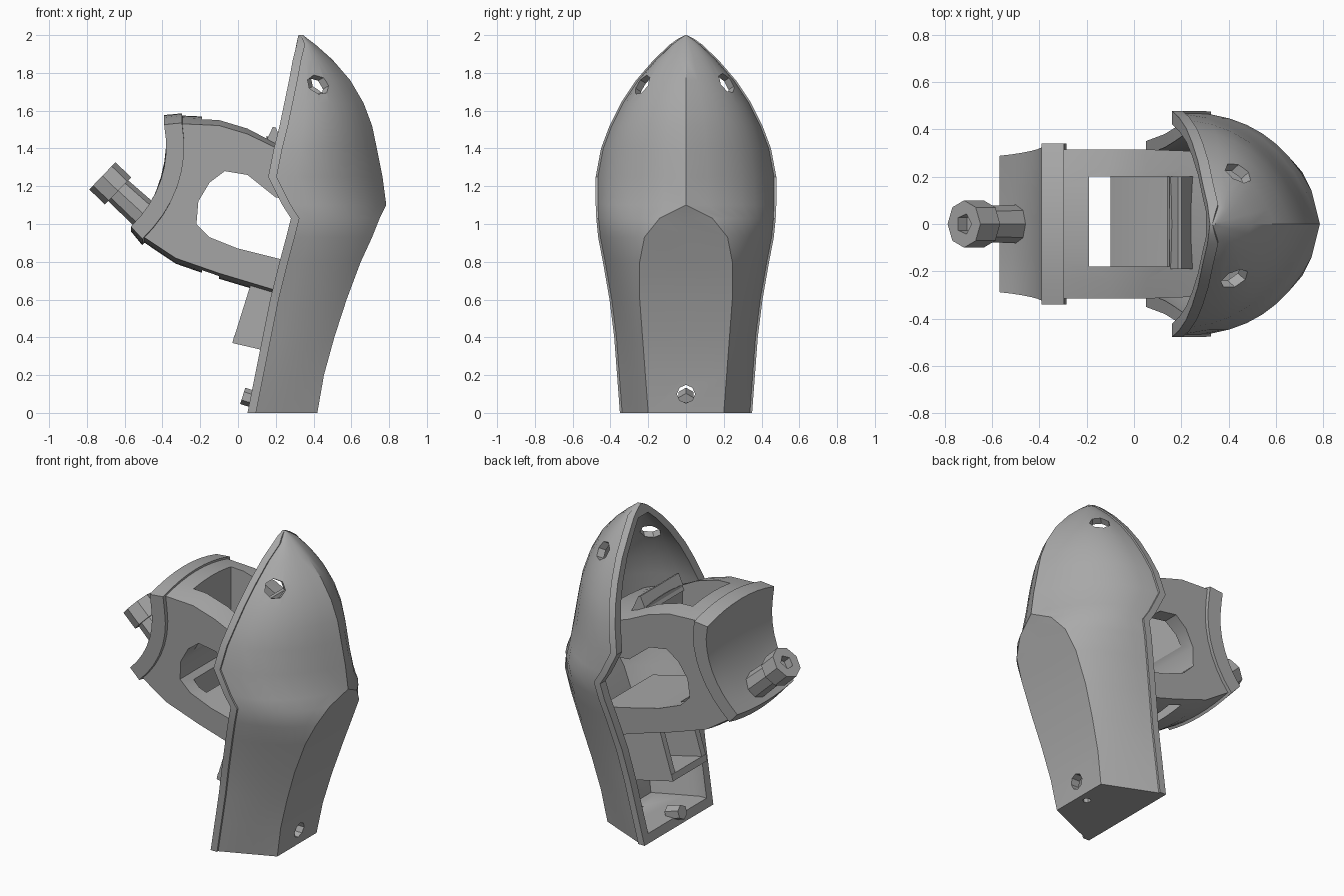
import bpy, bmesh, math
from mathutils import Vector

cube = bpy.data.objects.get("Cube")
if cube:
    bpy.data.objects.remove(cube, do_unlink=True)

grey = bpy.data.materials.new("plain grey")
grey.use_nodes = True
grey.diffuse_color = (0.4, 0.4, 0.4, 1)
grey.node_tree.nodes["Principled BSDF"].inputs["Base Color"].default_value = (0.4, 0.4, 0.4, 1)


def finish(name, bm):
    bmesh.ops.remove_doubles(bm, verts=bm.verts, dist=0.0005)
    bmesh.ops.recalc_face_normals(bm, faces=bm.faces)
    mesh = bpy.data.meshes.new(name)
    bm.to_mesh(mesh)
    bm.free()
    mesh.materials.append(grey)
    obj = bpy.data.objects.new(name, mesh)
    bpy.context.collection.objects.link(obj)
    return obj


def prism(name, outline, y0, y1, slices=1, shape=None):
    """Extrude an (x, z) outline across y; shape bends the points."""
    bm = bmesh.new()
    shape = shape or (lambda x, y, z: (x, y, z))
    rings = []
    for s in range(slices + 1):
        y = y0 + (y1 - y0) * s / slices
        rings.append([bm.verts.new(shape(x, y, z)) for x, z in outline])
    bm.faces.new(rings[0])
    bm.faces.new(rings[-1])
    for a, b in zip(rings, rings[1:]):
        for i in range(len(outline)):
            j = (i + 1) % len(outline)
            bm.faces.new((a[i], a[j], b[j], b[i]))
    return finish(name, bm)


def rod(name, a, b, r, sides=8, r2=None):
    a, b = Vector(a), Vector(b)
    bm = bmesh.new()
    bmesh.ops.create_cone(bm, cap_ends=True, segments=sides, radius1=r,
                          radius2=r2 or r, depth=(b - a).length)
    bm.transform((b - a).to_track_quat('Z', 'Y').to_matrix().to_4x4())
    bmesh.ops.translate(bm, verts=bm.verts, vec=(a + b) / 2)
    return finish(name, bm)


def cut(obj, cutter):
    cutter.hide_render = True
    mod = obj.modifiers.new("cut", 'BOOLEAN')
    mod.operation, mod.solver, mod.object = 'DIFFERENCE', 'EXACT', cutter
    bpy.context.view_layer.objects.active = obj
    bpy.ops.object.modifier_apply(modifier=mod.name)
    bpy.data.objects.remove(cutter, do_unlink=True)


def smooth(obj, angle=28):
    bpy.ops.object.select_all(action='DESELECT')
    obj.select_set(True)
    bpy.context.view_layer.objects.active = obj
    bpy.ops.object.shade_smooth_by_angle(angle=math.radians(angle))


# Hull sections: height, rim x, nose x, half width, half width of flat panel
ROWS = [(0, .05, .42, .35, .2), (.2, .09, .455, .365, .215), (.4, .13, .51, .38, .23),
        (.6, .17, .575, .405, .245), (.8, .22, .65, .44, .245), (.93, .255, .71, .465, .22),
        (1.03, .28, .75, .475, .14), (1.1, .235, .785, .478, 0), (1.25, .16, .765, .478, 0),
        (1.4, .19, .735, .45, 0), (1.52, .22, .71, .405, 0), (1.64, .245, .665, .345, 0),
        (1.76, .27, .595, .265, 0), (1.87, .29, .5, .17, 0), (1.95, .31, .41, .085, 0),
        (1.98, .315, .37, .045, 0), (2, .32, .345, .005, 0)]
WALL, STEPS = 0.057, 7


def row_at(z):
    for a, b in zip(ROWS, ROWS[1:]):
        if z <= b[0]:
            t = (z - a[0]) / (b[0] - a[0])
            return [p + (q - p) * t for p, q in zip(a, b)]


def section(z, inside):
    if inside:
        z = min(max(z, WALL), 1.93)
    z, rim, nose, w, flat = row_at(z)
    if inside:
        nose, w, flat = nose - WALL, max(w - WALL, 0.005), max(flat - WALL / 2, 0)
    lip, step = min(.045, (nose - rim) / 2), 0 if inside else min(.012, w / 3)
    start, end = Vector((rim + lip, w - step)), Vector((nose, flat))
    full = Vector((start.x + .68 * (nose - start.x), w * .9))
    ctrl = (start + end).lerp(full * 2, min(1, z / 1.1)) / 2
    half = [Vector((rim, w)), Vector((rim + lip, w))]
    for i in range(STEPS + 1):
        t = i / STEPS
        half.append(start * (1 - t) ** 2 + ctrl * 2 * t * (1 - t) + end * t * t)
    pts = half + [Vector((nose, 0))] + [Vector((p.x, -p.y)) for p in reversed(half)]
    return [(p.x, p.y, z) for p in pts]


# Hollow hull, open at the back
bm = bmesh.new()
skins = [[[bm.verts.new(p) for p in section(r[0], inside)] for r in ROWS]
         for inside in (False, True)]
outer, inner = skins
last = len(outer[0]) - 1
for skin in skins:
    for lo, hi in zip(skin, skin[1:]):
        for i in range(last):
            bm.faces.new((lo[i], lo[i + 1], hi[i + 1], hi[i]))
    bm.faces.new(skin[0])
    bm.faces.new(skin[-1])
for k in range(len(ROWS) - 1):
    for c in (0, last):
        bm.faces.new((outer[k][c], outer[k + 1][c], inner[k + 1][c], inner[k][c]))
for k in (0, -1):
    bm.faces.new((outer[k][0], outer[k][last], inner[k][last], inner[k][0]))
hull = finish("hull", bm)

# Paired upper holes, and the holes at the foot
for y in (.205, -.235):
    spot, way = Vector((.43, y, 1.74)), Vector((.12, math.copysign(.11, y), .07))
    cut(hull, rod("hole_cutter", spot - way, spot + way, .06, 7))
cut(hull, rod("panel_hole_cutter", (.3, 0, .1), (.55, 0, .1), .048, 8))
cut(hull, rod("base_hole_cutter", (.36, 0, -.05), (.36, 0, .1), .025, 6))
smooth(hull)


# Arm that carries the curved saddle
def arc(radius, start, stop, n=8):
    angles = [math.radians(start + (stop - start) * i / n) for i in range(n + 1)]
    return [(-1.11 + radius * math.cos(a), 1.45 + radius * math.sin(a)) for a in angles]


def crowned(x, y, z):
    """Narrow towards the bottom, with rounded top and underside."""
    low = max(0, min(1, (1.5 - z) / .6))
    bend = (y / .32) ** 2
    return x, y * (1 - .17 * low), z + bend * (.03 * low - .045 * (1 - low))


top = [(-.1, 1.565), (.05, 1.52), (.2, 1.44), (.5, 1.32)]
bottom = [(.4, .55), (.2, .62), (-.1, .71), (-.33, .79)]
arm = prism("arm", arc(.8, -42, 9) + top + bottom, -.315, .315, 8, crowned)
side_window = [(-.22, 1), (-.21, 1.12), (-.15, 1.22), (-.07, 1.28), (.05, 1.26), (.2, 1.14),
               (.7, 1.1), (.7, .7), (.2, .82), (0, .87), (-.15, .93)]
cut(arm, prism("side_window_cutter", side_window, -.6, .6))
top_window = [(-.19, 1.8), (.15, 1.8), (.15, 1.2), (-.1, .95), (-.1, .5), (-.19, .5)]
cut(arm, prism("top_window_cutter", top_window, -.18, .2))
smooth(arm)

flange = arc(.73, -42, 10) + arc(.825, 9.5, -43)
smooth(prism("saddle_flange", flange, -.34, .34, 8, crowned))
prism("window_ridge", [(.14, 1.42), (.185, 1.515), (.2, 1.51), (.27, 1.36)], -.19, .2)

# Lower bracket between the arm and the hull
for y, name in ((.135, "left"), (-.175, "right")):
    prism(name + "_bracket_cheek", [(-.03, .37), (.07, .69), (.42, .6), (.4, .27)],
          y, y + .04)
prism("bracket_shelf", [(-.03, .37), (-.02, .41), (.4, .31), (.4, .27)], -.175, .175)

# Angled post with a socketed knob
rod("post", (-.41, 0, .97), (-.66, 0, 1.2), .085, 8, .075)
knob = rod("knob", (-.635, 0, 1.175), (-.718, 0, 1.255), .1)
cut(knob, rod("socket_cutter", (-.68, 0, 1.22), (-.78, 0, 1.316), .045, 5))

# Small fastener boss at the foot of the hull
rod("foot_boss", (.025, 0, .09), (.12, 0, .06), .045, 6)
